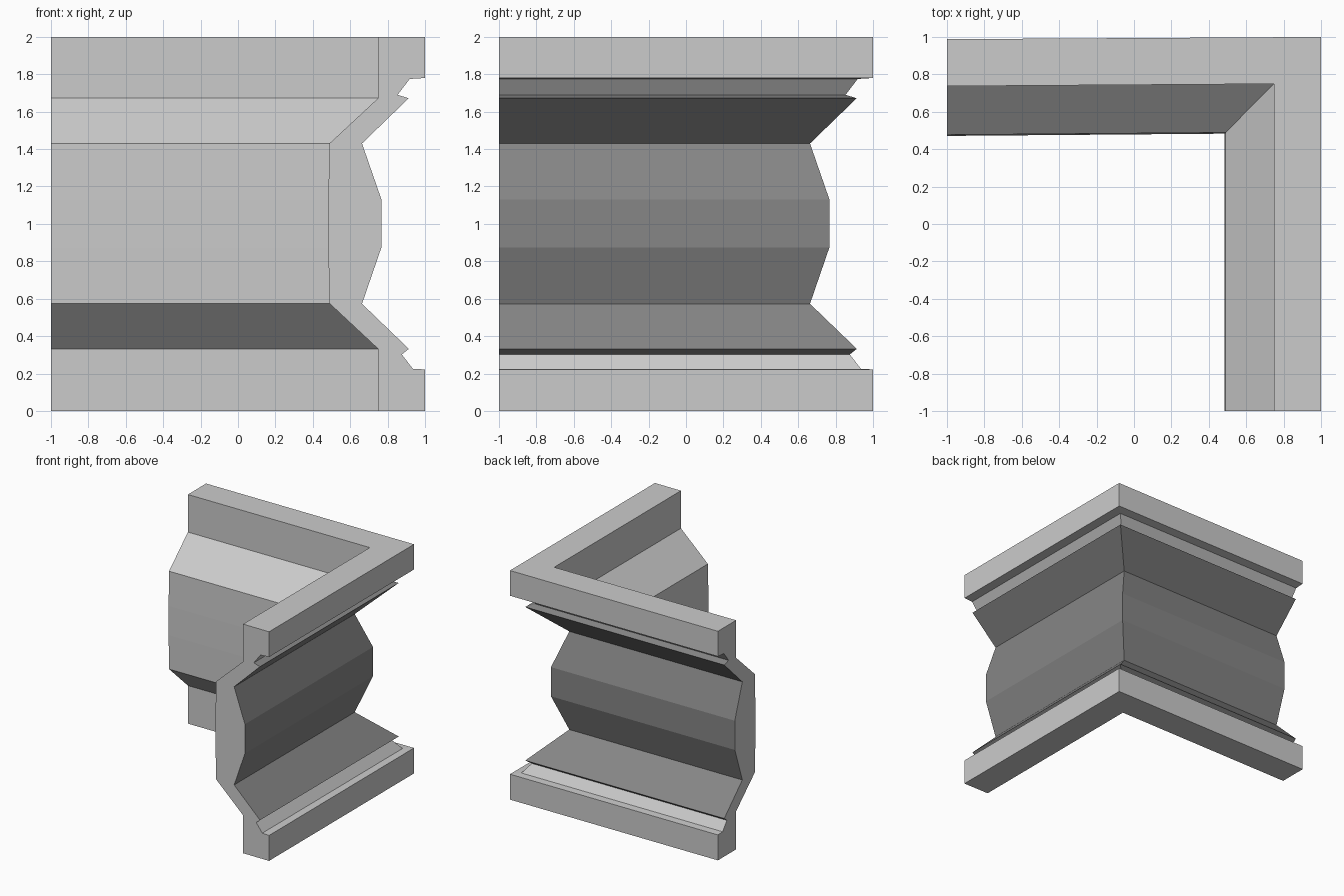
import bpy, bmesh

if "Cube" in bpy.data.objects:
    bpy.data.objects.remove(bpy.data.objects["Cube"])

# Moulding cross-section: (distance from centre, height)
outer = [(1, 0), (1, 0.222), (0.935, 0.225), (0.876, 0.302), (0.913, 0.332),
         (0.663, 0.573), (0.767, 0.875), (0.767, 1.13), (0.663, 1.43),
         (0.913, 1.672), (0.853, 1.69), (0.918, 1.775), (1, 1.78), (1, 2)]
inner = [(0.749, 2), (0.749, 1.672), (0.489, 1.43), (0.483, 1.13),
         (0.483, 0.875), (0.489, 0.575), (0.749, 0.332), (0.749, 0)]
profile = outer + inner

# Path stations: end of right leg, mitred corner, end of back leg (slightly skewed)
stations = [lambda p: (p, -1), lambda p: (p, p), lambda p: (-1, p - 0.012)]

# Greys: body, dark recessed band, pale fillet strips
mesh = bpy.data.meshes.new("corner_moulding")
for name, v in (("body_grey", 0.56), ("band_dark_grey", 0.24), ("fillet_pale_grey", 0.84)):
    mat = bpy.data.materials.new(name)
    mat.diffuse_color = (v, v, v, 1)
    mat.use_nodes = True
    mat.node_tree.nodes["Principled BSDF"].inputs["Base Color"].default_value = mat.diffuse_color
    mesh.materials.append(mat)
FILLETS, BAND = (2, 10), range(3, 10)   # profile segments by colour

# Sweep the section around the corner and cap both ends
bm = bmesh.new()
rings = [[bm.verts.new((*place(p), z)) for p, z in profile] for place in stations]
n = len(profile)
for a, b in zip(rings, rings[1:]):
    for i in range(n):
        j = (i + 1) % n
        face = bm.faces.new((a[i], a[j], b[j], b[i]))
        face.material_index = 2 if i in FILLETS else 1 if i in BAND else 0
bm.faces.new(rings[0])
bm.faces.new(rings[-1])
bmesh.ops.recalc_face_normals(bm, faces=bm.faces)

bm.to_mesh(mesh)
bm.free()
bpy.context.collection.objects.link(bpy.data.objects.new("corner_moulding", mesh))
